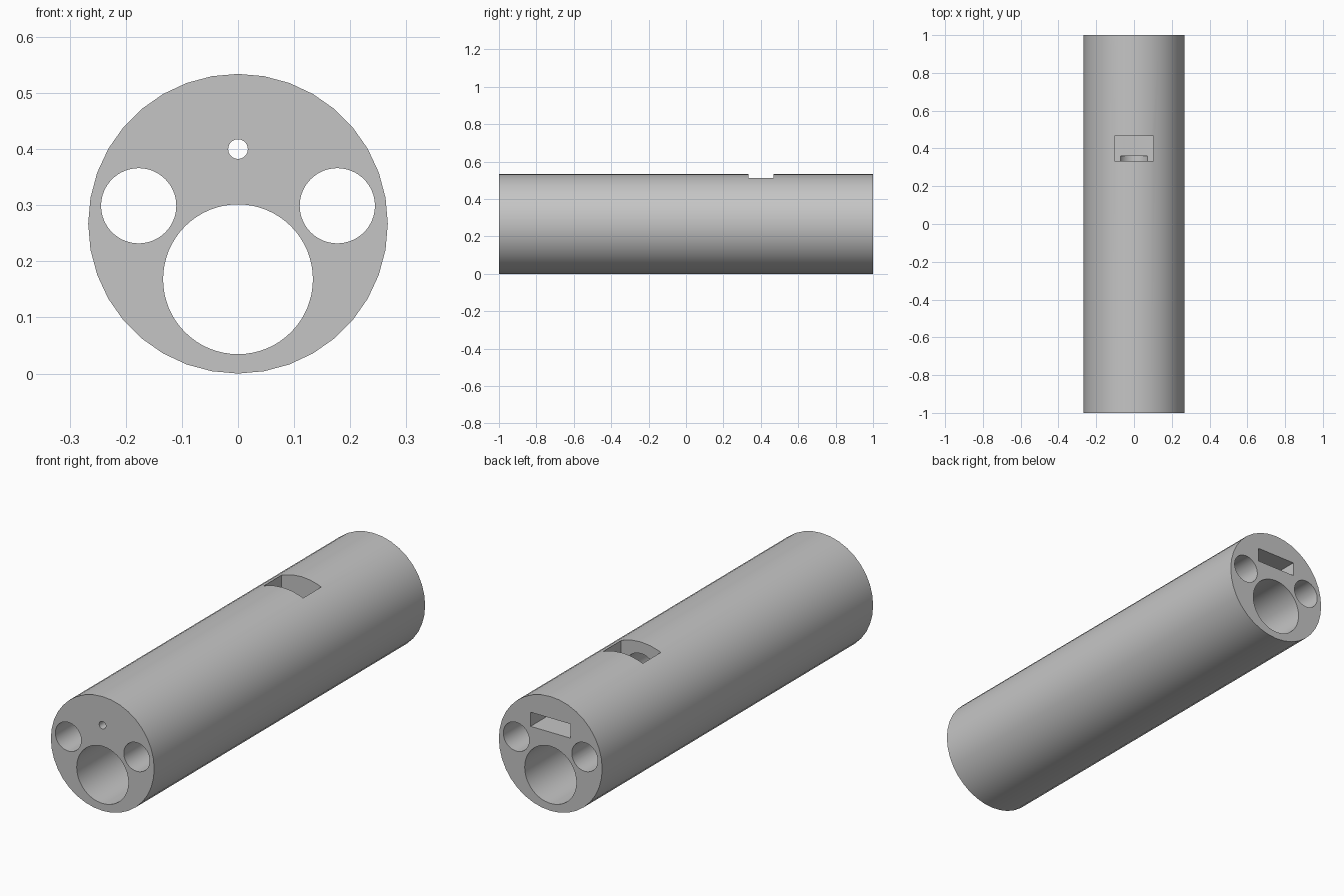
import bpy
import bmesh
from math import radians
from mathutils import Matrix, Vector

cube = bpy.data.objects.get("Cube")
if cube:
    bpy.data.objects.remove(cube, do_unlink=True)

RADIUS = 0.267
grey = bpy.data.materials.new("matte grey")
grey.use_nodes = True
grey.diffuse_color = (0.56, 0.56, 0.56, 1)
grey.node_tree.nodes["Principled BSDF"].inputs["Base Color"].default_value = grey.diffuse_color


def make_object(name, bm):
    bmesh.ops.recalc_face_normals(bm, faces=bm.faces[:])
    mesh = bpy.data.meshes.new(name)
    bm.to_mesh(mesh)
    bm.free()
    mesh.materials.append(grey)
    obj = bpy.data.objects.new(name, mesh)
    bpy.context.collection.objects.link(obj)
    return obj


def rod(name, x, z, radius, front, back, sides=64):
    """Closed cylinder lying along y."""
    bm = bmesh.new()
    place = Matrix.Translation((x, (front + back) / 2, z)) @ Matrix.Rotation(radians(90), 4, "X")
    bmesh.ops.create_cone(bm, cap_ends=True, segments=sides, radius1=radius,
                          radius2=radius, depth=back - front, matrix=place)
    return make_object(name, bm)


def side_prism(name, profile, half_width):
    """Prism with a y-z profile, extruded across x."""
    bm = bmesh.new()
    face = bm.faces.new([bm.verts.new((-half_width, y, z)) for y, z in profile])
    grown = bmesh.ops.extrude_face_region(bm, geom=[face])["geom"]
    verts = [v for v in grown if isinstance(v, bmesh.types.BMVert)]
    bmesh.ops.translate(bm, verts=verts, vec=Vector((2 * half_width, 0, 0)))
    return make_object(name, bm)


# Main round body
body = rod("cylinder_body", 0, RADIUS, RADIUS, -1, 1, 36)

# Long channels, the pinhole and its wider inner bore
cutters = [
    rod("main_channel_cutter", 0, 0.168, 0.1335, -1.1, 1.1),
    rod("pinhole_cutter", 0, 0.4, 0.0175, -1.1, 0.4, 32),
    rod("inner_bore_cutter", 0, 0.4, 0.08, -0.87, 0.36),
]
for side, label in ((-1, "right"), (1, "left")):
    cutters.append(rod(label + "_channel_cutter", side * 0.177, 0.299, 0.067, -1.1, 1.1))

# Flat slot from the back end, turning up into the top window
cutters.append(side_prism("slot_and_window_cutter", [
    (0.333, 0.367), (1.1, 0.367), (1.1, 0.433),
    (0.467, 0.433), (0.467, 0.6), (0.333, 0.6)], 0.103))

bpy.ops.object.select_all(action="DESELECT")
bpy.context.view_layer.objects.active = body
body.select_set(True)
for cutter in cutters:
    cutter.hide_render = True
    cut = body.modifiers.new(cutter.name, "BOOLEAN")
    cut.operation = "DIFFERENCE"
    cut.solver = "EXACT"
    cut.object = cutter
    bpy.ops.object.modifier_apply(modifier=cut.name)
    bpy.data.objects.remove(cutter, do_unlink=True)

bpy.ops.object.shade_smooth_by_angle(angle=radians(30))
